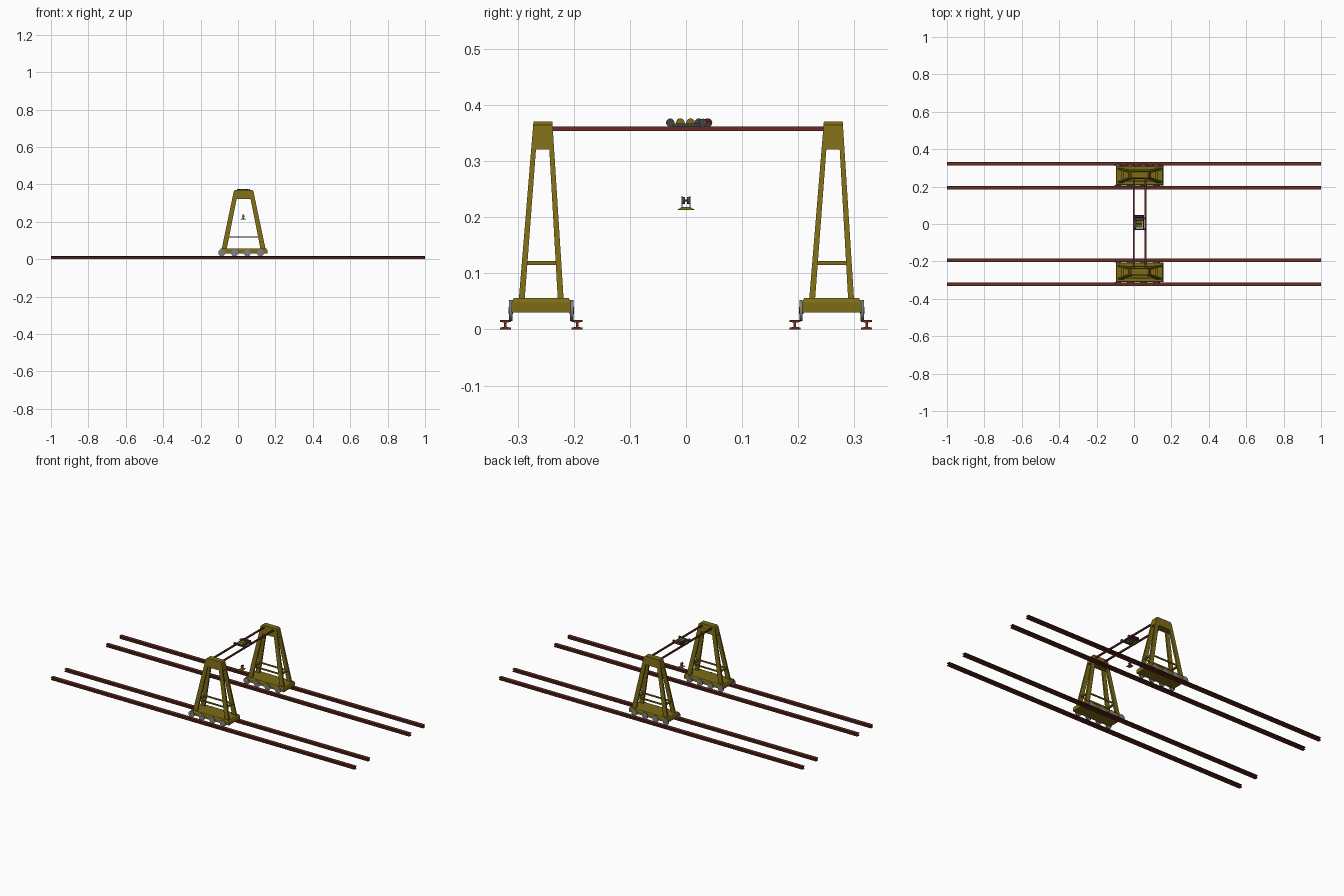
import bpy, bmesh
from math import pi, cos, sin
from mathutils import Vector, Matrix

if "Cube" in bpy.data.objects:
    bpy.data.objects.remove(bpy.data.objects["Cube"])

def mat(name, c):
    m = bpy.data.materials.new(name)
    m.diffuse_color = (*c, 1)
    m.use_nodes = True
    m.node_tree.nodes["Principled BSDF"].inputs["Base Color"].default_value = m.diffuse_color
    return m

OLIVE = mat("olive_paint", (0.20, 0.15, 0.008))
RUST = mat("rust", (0.13, 0.025, 0.015))
STEEL = mat("steel", (0.22, 0.22, 0.22))
DARK = mat("dark_steel", (0.05, 0.055, 0.06))
RED = mat("dark_red", (0.09, 0.008, 0.012))

def finish(name, bm, m):
    bmesh.ops.recalc_face_normals(bm, faces=bm.faces)
    me = bpy.data.meshes.new(name)
    bm.to_mesh(me)
    bm.free()
    me.materials.append(m)
    ob = bpy.data.objects.new(name, me)
    bpy.context.collection.objects.link(ob)
    return ob

def frustum(bm, b, t):
    """Box between two rectangles, each (x0, x1, y0, y1, z)."""
    rings = [[bm.verts.new(p) for p in ((r[0], r[2], r[4]), (r[1], r[2], r[4]),
              (r[1], r[3], r[4]), (r[0], r[3], r[4]))] for r in (b, t)]
    bm.faces.new(rings[0])
    bm.faces.new(rings[1])
    for i in range(4):
        j = (i + 1) % 4
        bm.faces.new((rings[0][i], rings[0][j], rings[1][j], rings[1][i]))

def box(bm, x0, x1, y0, y1, z0, z1):
    frustum(bm, (x0, x1, y0, y1, z0), (x0, x1, y0, y1, z1))

def cyl(bm, c, r, depth, axis, n=20):
    rot = Matrix.Rotation(pi / 2, 4, 'Y' if axis == 'X' else 'X') if axis != 'Z' else Matrix()
    bmesh.ops.create_cone(bm, cap_ends=True, segments=n, radius1=r, radius2=r,
                          depth=depth, matrix=Matrix.Translation(c) @ rot)

def smooth(ob):
    bpy.context.view_layer.objects.active = ob
    ob.select_set(True)
    bpy.ops.object.shade_smooth_by_angle()
    ob.select_set(False)

# ground rails, I section
for i, y in enumerate((-0.322, -0.194, 0.194, 0.322)):
    bm = bmesh.new()
    half = [(0.0098, 0), (0.0098, 0.0035), (0.0022, 0.0045), (0.0022, 0.0125),
            (0.0098, 0.0135), (0.0098, 0.017)]
    prof = half + [(-a, z) for a, z in reversed(half)]
    ends = [[bm.verts.new((x, y + a, z)) for a, z in prof] for x in (-1, 1)]
    for e in ends:
        bm.faces.new(e)
    for k in range(len(prof)):
        j = (k + 1) % len(prof)
        bm.faces.new((ends[0][k], ends[0][j], ends[1][j], ends[1][k]))
    finish(f"ground_rail_{i}", bm, RUST)

CX, ZB, ZC, ZT = 0.03, 0.053, 0.321, 0.371

def half_x(z): return 0.1175 + (0.051 - 0.1175) * (z - ZB) / (ZT - ZB)
def half_y(z): return 0.040 + (0.0168 - 0.040) * (z - ZB) / (ZT - ZB)

for side, cy in (("front", -0.258), ("back", 0.2595)):
    def mid(z): return cy + 0.003 * (z - ZB) / (ZT - ZB)

    # bogie base with chamfered top edge
    bm = bmesh.new()
    box(bm, CX - 0.127, CX + 0.127, cy - 0.053, cy + 0.053, 0.03, 0.048)
    frustum(bm, (CX - 0.127, CX + 0.127, cy - 0.053, cy + 0.053, 0.048),
            (CX - 0.123, CX + 0.123, cy - 0.049, cy + 0.049, 0.056))
    finish(f"{side}_bogie", bm, OLIVE)

    # four tapering legs
    bm = bmesh.new()
    def corner(z, sx, sy, wx, wy):
        xs = sorted((CX + sx * half_x(z), CX + sx * (half_x(z) - wx)))
        ys = sorted((mid(z) + sy * half_y(z), mid(z) + sy * (half_y(z) - wy)))
        return (*xs, *ys, z)
    for sx in (-1, 1):
        for sy in (-1, 1):
            frustum(bm, corner(ZB, sx, sy, 0.027, 0.0105), corner(ZC + 0.01, sx, sy, 0.024, 0.0085))
    finish(f"{side}_legs", bm, OLIVE)

    # head block
    bm = bmesh.new()
    def ring(z, inset=0):
        return (CX - half_x(z) + inset, CX + half_x(z) - inset,
                mid(z) - half_y(z), mid(z) + half_y(z), z)
    frustum(bm, ring(ZC), ring(0.364))
    frustum(bm, ring(0.364), ring(ZT, 0.007))
    finish(f"{side}_head", bm, OLIVE)

    # cross bars on all four faces
    bm = bmesh.new()
    z, t = 0.1185, 0.004
    hx, hy = half_x(z), half_y(z)
    for s in (-1, 1):
        x, y = CX + s * (hx - 0.013), mid(z) + s * (hy - 0.005)
        box(bm, x - 0.006, x + 0.006, mid(z) - hy + 0.004, mid(z) + hy - 0.004, z - t, z + t)
        box(bm, CX - hx + 0.01, CX + hx - 0.01, y - 0.003, y + 0.003, z - t, z + t)
    finish(f"{side}_cross_bars", bm, OLIVE)

    # running wheels with hubs
    bm = bmesh.new()
    for x in (-0.087, -0.019, 0.05, 0.12):
        for s in (-1, 1):
            cyl(bm, (x, cy + s * 0.0545, 0.034), 0.0185, 0.006, 'Y', 24)
            cyl(bm, (x, cy + s * 0.0545, 0.034), 0.006, 0.008, 'Y', 12)
    smooth(finish(f"{side}_wheels", bm, STEEL))

# two bridge beams
bm = bmesh.new()
for x in (-0.002, 0.061):
    box(bm, x - 0.0045, x + 0.0045, -0.25, 0.255, 0.354, 0.362)
finish("bridge_beams", bm, RUST)

# trolley frame and rollers
bm = bmesh.new()
for x in (0.007, 0.051):
    box(bm, x - 0.003, x + 0.003, -0.031, 0.044, 0.362, 0.367)
for y in (-0.028, 0.039):
    box(bm, 0.004, 0.054, y - 0.003, y + 0.003, 0.362, 0.367)
finish("trolley_frame", bm, DARK)
for i, (y, x0, x1, m) in enumerate(((-0.028, -0.005, 0.064, DARK), (-0.010, 0.012, 0.046, OLIVE),
                                    (0.008, 0.012, 0.046, OLIVE), (0.023, 0.008, 0.05, DARK),
                                    (0.039, 0.004, 0.054, RED))):
    bm = bmesh.new()
    if i == 0:
        for xc in (-0.002, 0.061):
            cyl(bm, (xc, y, 0.3685), 0.0075, 0.007, 'X')
            cyl(bm, (xc, 0.030, 0.3685), 0.0072, 0.007, 'X')
        for yy in (y, 0.030):
            cyl(bm, (0.0295, yy, 0.3685), 0.003, 0.063, 'X', 12)
    else:
        cyl(bm, ((x0 + x1) / 2, y, 0.3685), 0.0078, x1 - x0, 'X')
    smooth(finish(f"trolley_roller_{i}", bm, m))

# hook block: sheaves, cheek plates, double hook
bm = bmesh.new()
for y in (-0.004, 0.004):
    cyl(bm, (0.028, y, 0.230), 0.0065, 0.004, 'Y', 16)
cyl(bm, (0.028, 0, 0.230), 0.002, 0.016, 'Y', 10)
smooth(finish("hook_sheaves", bm, DARK))
bm = bmesh.new()
for y in (-0.007, 0.007):
    box(bm, 0.025, 0.031, y - 0.0008, y + 0.0008, 0.217, 0.238)
finish("hook_cheeks", bm, STEEL)
bm = bmesh.new()
frustum(bm, (0.014, 0.042, -0.016, 0.016, 0.213), (0.021, 0.035, -0.007, 0.007, 0.2185))
finish("hook_spreader", bm, OLIVE)
